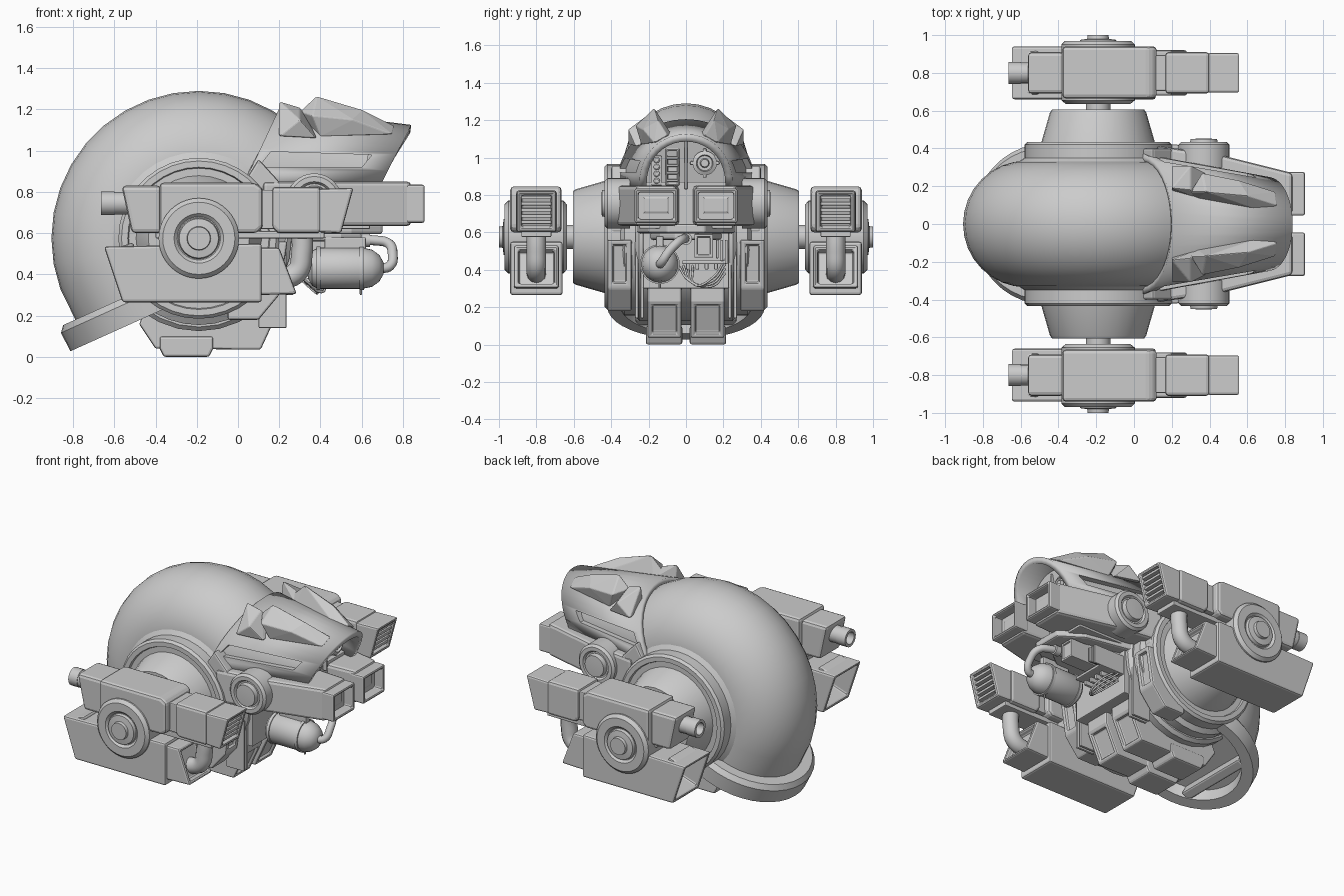
import bpy, bmesh, math
from mathutils import Vector

if "Cube" in bpy.data.objects:
    bpy.data.objects.remove(bpy.data.objects["Cube"])

def finish(bm, name, mirror=False, bevel=0, smooth=False):
    bmesh.ops.recalc_face_normals(bm, faces=bm.faces)
    me = bpy.data.meshes.new(name)
    bm.to_mesh(me)
    bm.free()
    ob = bpy.data.objects.new(name, me)
    bpy.context.collection.objects.link(ob)
    if smooth:
        me.shade_smooth()
        me.set_sharp_from_angle(angle=math.radians(32))
    if bevel:
        b = ob.modifiers.new("bevel", 'BEVEL')
        b.width, b.segments, b.limit_method = bevel, 2, 'ANGLE'
    if mirror:
        ob.modifiers.new("mirror", 'MIRROR').use_axis = (False, True, False)
    return ob

def prism(name, poly, a, b, axis='y', recess=(), bevel=0.012, mirror=True):
    put = {'x': lambda u, v, t: (t, u, v), 'y': lambda u, v, t: (u, t, v), 'z': lambda u, v, t: (u, v, t)}[axis]
    bm = bmesh.new()
    lo = [bm.verts.new(put(u, v, a)) for u, v in poly]
    hi = [bm.verts.new(put(u, v, b)) for u, v in poly]
    bm.faces.new(lo)
    bm.faces.new(hi)
    for i in range(len(poly)):
        j = (i + 1) % len(poly)
        bm.faces.new((lo[i], lo[j], hi[j], hi[i]))
    bmesh.ops.recalc_face_normals(bm, faces=bm.faces)
    for d, inset, depth in recess:
        d = Vector(d).normalized()
        f = max(bm.faces, key=lambda q: q.normal.dot(d) + 0.01 * q.calc_area())
        n = f.normal.copy()
        bmesh.ops.inset_region(bm, faces=[f], thickness=inset, use_even_offset=True)
        bm.normal_update()
        new = bmesh.ops.extrude_discrete_faces(bm, faces=[f])['faces'][0]
        bmesh.ops.translate(bm, verts=new.verts, vec=-n * depth)
    return finish(bm, name, mirror, bevel)

def box(name, x, y, z, mirror=False, bevel=0.006, recess=()):
    return prism(name, [(x[0], z[0]), (x[1], z[0]), (x[1], z[1]), (x[0], z[1])], y[0], y[1], 'y', recess, bevel, mirror)

def loft(name, loops, cap=True, closed=True, **kw):
    bm = bmesh.new()
    rows = [[bm.verts.new(p) for p in l] for l in loops]
    n = len(rows[0])
    for r, s in zip(rows, rows[1:]):
        for i in range(n if closed else n - 1):
            j = (i + 1) % n
            bm.faces.new((r[i], r[j], s[j], s[i]))
    if cap:
        bm.faces.new(rows[0])
        bm.faces.new(rows[-1])
    return finish(bm, name, **kw)

def lathe(name, prof, origin, axis, mirror=False, seg=32, ring=False):
    q = Vector(axis).to_track_quat('Z', 'Y')
    o = Vector(origin)
    loops = [[o + q @ Vector((r * math.cos(t), r * math.sin(t), h))
              for t in (2 * math.pi * i / seg for i in range(seg))] for r, h in prof]
    if ring:
        loops.append(loops[0])
    return loft(name, loops, cap=not ring, mirror=mirror, smooth=True)

def hull(name, pts, **kw):
    bm = bmesh.new()
    for p in pts:
        bm.verts.new(p)
    bmesh.ops.convex_hull(bm, input=bm.verts)
    return finish(bm, name, **kw)

def pipe(name, pts, r):
    cu = bpy.data.curves.new(name, 'CURVE')
    cu.dimensions, cu.bevel_depth, cu.bevel_resolution, cu.resolution_u = '3D', r, 4, 8
    cu.use_fill_caps = True
    s = cu.splines.new('BEZIER')
    s.bezier_points.add(len(pts) - 1)
    for b, p in zip(s.bezier_points, pts):
        b.co = p
        b.handle_left_type = b.handle_right_type = 'AUTO'
    bpy.context.collection.objects.link(bpy.data.objects.new(name, cu))

CX, CZ = -0.19, 0.575
Y, X = (0, 1, 0), (1, 0, 0)

# curved back shell: a bent tube from the hood down to the tail rim
def ring_at(cx, cz, ang, r=0.335, n=32):
    d = math.radians(ang)
    return [(cx + r * math.cos(t) * math.cos(d), r * math.sin(t), cz + r * math.cos(t) * math.sin(d))
            for t in (2 * math.pi * i / n for i in range(n))]
rings = [ring_at(CX + .38 * math.cos(math.radians(a)), CZ + .38 * math.sin(math.radians(a)), a) for a in range(50, 206, 10)]
rings.append(ring_at(-0.46, 0.27, 204))
loft("back_shell", rings, smooth=True)

# tail rim with a recessed underside and cross bar
down = (0.41, 0, -0.91)
lathe("tail_rim", [(.30, -.13), (.40, -.13), (.425, -.10), (.42, 0), (.345, 0), (.32, -.08)],
      (-.43, 0, .2), down, ring=True, seg=40)
lathe("tail_floor", [(.33, -.12), (.33, -.07)], (-.43, 0, .2), down)
prism("tail_crossbar", [(-.66, .10), (-.60, .13), (-.65, .22), (-.71, .19)], -.27, .27, mirror=False)

# belly drum, side flanges and hip cones
lathe("belly_drum", [(.43, -.27), (.45, -.25), (.45, .25), (.43, .27)], (CX, 0, CZ), Y, seg=28)
lathe("side_flange", [(.42, .26), (.42, .33), (.39, .35), (.39, .42), (.375, .435), (.345, .435), (.34, .42), (.3, .42)],
      (CX, 0, CZ), Y, mirror=True, seg=36)
lathe("hip_cone", [(.31, .40), (.255, .59), (.245, .605), (.15, .605)], (CX, 0, CZ), Y, mirror=True)
prism("side_panel", [(-.05, .18), (.1, .18), (.2, .3), (.24, .56), (-.05, .56)], .29, .42, recess=[((1, 0, -.2), .03, .02)])
prism("flange_lug", [(.0, .8), (.1, .96), (.2, .85), (.2, .6), (.05, .6)], .3, .40)

# belly foot blocks
prism("foot_block", [(-.48, .16), (-.40, .04), (.11, .035), (.2, .23), (.2, .33), (-.4, .33)], .025, .205,
      recess=[((1, 0, -.45), .025, .02)])
prism("foot_pad", [(-.38, .04), (-.36, 0), (-.14, 0), (-.12, .04), (-.12, .1), (-.38, .1)], .02, .215)
box("torso_front", (.0, .27), (-.23, .23), (.3, .62))
for y in (.225, .255):
    box("torso_strip", (.1, .235), (y, y + .018), (.14, .55), True)

# hood over the face
def arch(b, t, w, n=20, inset=0):
    out = []
    for i in range(n + 1):
        a = math.pi * i / n
        f = math.sin(a) ** 0.9
        out.append((b[0] + (t[0] - b[0]) * f, (w - inset) * math.cos(a), b[1] + (t[1] - inset - b[1]) * f))
    return out
back, front = ((.02, .82), (.2, 1.205), .375), ((.70, .85), (.84, 1.125), .25)
hood = loft("hood", [arch(*back), arch(*front)], cap=False, closed=False, smooth=True)
so = hood.modifiers.new("solid", 'SOLIDIFY')
so.thickness, so.offset = .04, -1
core_end = ((.60, .83), (.66, 1.14), .27)
loft("face_core", [arch(*back, inset=.03), arch(*core_end, inset=.03)], smooth=True)
cut = prism("hood_slot_cutter", [(.10, .92), (.16, .995), (.65, .98), (.60, .92)], .15, .5, bevel=0)
cut.hide_render = True
cut.display_type = 'WIRE'
bo = hood.modifiers.new("slot", 'BOOLEAN')
bo.object, bo.operation, bo.solver = cut, 'DIFFERENCE', 'EXACT'

# raised brow scoops on the hood
hull("brow_ridge", [(.2, .19, 1.24), (.2, .31, 1.07), (.2, .17, 1.1), (.30, .31, 1.15), (.30, .18, 1.21), (.38, .12, 1.1), (.38, .27, 1.06)],
     mirror=True, bevel=.006)
hull("brow_scoop", [(.30, .17, 1.19), (.38, .17, 1.265), (.36, .27, 1.17), (.60, .15, 1.2), (.56, .23, 1.15),
                    (.76, .10, 1.12), (.75, .17, 1.08), (.32, .12, 1.1), (.4, .24, 1.07), (.7, .06, 1.1)], mirror=True, bevel=.006)

# face instruments
lathe("face_lamp", [(.065, -.1), (.065, .02), (.045, .03), (.04, .015), (.025, .015), (.02, .035)], (.65, .1, .97), X, seg=20)
for a in range(4):
    c, s = math.cos(a * math.pi / 2), math.sin(a * math.pi / 2)
    box("lamp_tab", (.62, .665), (.1 + .068 * c - .01, .1 + .068 * c + .01), (.97 + .068 * s - .01, .97 + .068 * s + .01))
box("button_panel", (.58, .65), (-.185, -.13), (.85, 1.01))
for i in range(4):
    lathe("face_button", [(.017, -.03), (.017, .015), (.01, .02)], (.65, -.157, .875 + .037 * i), X, seg=12)
box("switch_panel", (.58, .65), (-.11, -.035), (.85, 1.05), recess=[(X, .012, .02)])
for i in range(4):
    box("switch_bar", (.6, .66), (-.105, -.04), (.87 + i * .04, .885 + i * .04))
box("face_ridge", (.55, .665), (-.008, .008), (.83, 1.09))

# cheek housings, eye boxes and ear discs
prism("cheek_housing", [(.12, .15), (.12, .415), (.46, .365), (.84, .27), (.84, .05), (.5, .03)], .635, .85, 'z', bevel=.02)
box("eye_box", (.8, .905), (.045, .275), (.65, .835), True, .012, [(X, .022, .09)])
hull("eye_lens", [(.82, y, z) for y in (.06, .26) for z in (.66, .82)] + [(.845, y, z) for y in (.1, .22) for z in (.71, .78)], mirror=True)
lathe("ear_disc", [(.135, .3), (.135, .42), (.12, .435), (.095, .435), (.085, .42), (.075, .42), (.07, .45), (.03, .452)], (.37, 0, .755), Y, True)
box("neck_block", (-.05, .64), (-.25, .25), (.62, .87))
prism("chin_plate", [(.2, -.27), (.55, -.2), (.7, -.1), (.7, .1), (.55, .2), (.2, .27)], .595, .645, 'z', mirror=False)
prism("chin_rib", [(.22, -.2), (.5, -.14), (.6, -.06), (.6, .06), (.5, .14), (.22, .2)], .56, .6, 'z', mirror=False)

# tank, gearbox, hoses and cables under the chin
lathe("chin_tank", [(.05, .34), (.085, .36), (.1, .39), (.1, .6), (.09, .65), (.065, .685), (.03, .705)], (0, -.14, .43), X)
for x in (.38, .59):
    lathe("tank_band", [(.1, x), (.106, x), (.106, x + .02), (.1, x + .02)], (0, -.14, .43), X)
box("tank_bracket", (.42, .62), (-.16, -.12), (.5, .58))
box("tank_drain", (.59, .602), (-.146, -.134), (.3, .34))
pipe("tank_hose", [(.68, -.14, .43), (.735, -.13, .44), (.75, -.09, .5), (.73, -.04, .55), (.66, -.01, .565), (.5, 0, .565)], .024)
lathe("hose_collar", [(.032, 0), (.032, .04)], (.60, 0, .565), X, seg=16)
box("gear_box", (.28, .62), (.045, .145), (.465, .59), recess=[(X, .015, .01)])
box("gear_shelf", (.25, .45), (-.02, .22), (.43, .45))
for i in range(4):
    box("shelf_stud", (.26, .40), (.0 + i * .05, .02 + i * .05), (.40, .44))
for i in range(3):
    box("side_valve", (.26, .5), (.16 + i * .024, .175 + i * .024), (.46 - .015 * i, .56))
for i in range(4):
    d = .025 * i
    pipe("cable", [(.27, -.04 + d, .42), (.36 + d / 2, .02 + d / 2, .34 - d / 3), (.38 + d / 2, .13, .31 + d / 2), (.3, .21, .38 + d)], .006)

# arm pods: hub, upper gun, muzzle, lower box
lathe("arm_hub", [(.065, .58), (.065, .635), (.17, .635), (.195, .655), (.195, .95), (.175, .97), (.12, .97), (.105, .955),
                  (.1, .955), (.095, .975), (.058, .98), (.055, 1.0), (.04, 1.0)], (CX, 0, CZ), Y, True, 40)
prism("arm_upper_body", [(-.38, .845), (.08, .845), (.12, .82), (.12, .625), (.09, .6), (-.38, .6)], .665, .94, bevel=.025)
prism("arm_upper_rear", [(-.565, .83), (-.37, .83), (-.37, .6), (-.515, .6)], .69, .91, bevel=.02)
lathe("rear_nozzle", [(.055, .5), (.055, .6), (.058, .6), (.058, .665), (.04, .665), (.035, .6)], (0, .8, .745), (-1, 0, 0), True, 24)
box("muzzle_neck", (.1, .2), (.705, .895), (.62, .81), True)
prism("muzzle_body", [(.165, .825), (.40, .825), (.40, .6), (.19, .6), (.165, .63)], .69, .91, bevel=.018)
prism("muzzle_tip", [(.39, .815), (.56, .82), (.50, .6), (.39, .605)], .695, .905, bevel=.012, recess=[((1, 0, -.27), .025, .04)])
for i in range(5):
    z = .645 + i * .033
    x = .50 + (z - .6) * .27
    box("muzzle_slat", (x - .045, x - .008), (.72, .88), (z, z + .018), True, .003)
box("arm_bar", (-.4, .42), (.72, .88), (.575, .61), True)
prism("arm_lower_box", [(-.65, .535), (.115, .55), (.115, .265), (-.56, .265)], .66, .94, bevel=.02,
      recess=[((-1, 0, -.3), .025, .14)])
prism("arm_lower_nose", [(.1, .53), (.2, .53), (.285, .305), (.1, .3)], .68, .92, bevel=.012, recess=[((1, 0, .35), .025, .04)])
for s in (1, -1):
    pipe("arm_elbow_pipe", [(.31, .8 * s, .62), (.31, .8 * s, .5), (.285, .8 * s, .41), (.18, .8 * s, .37)], .052)
lathe("elbow_collar", [(.062, 0), (.062, .03)], (.31, .8, .575), (0, 0, 1), True, 24)
